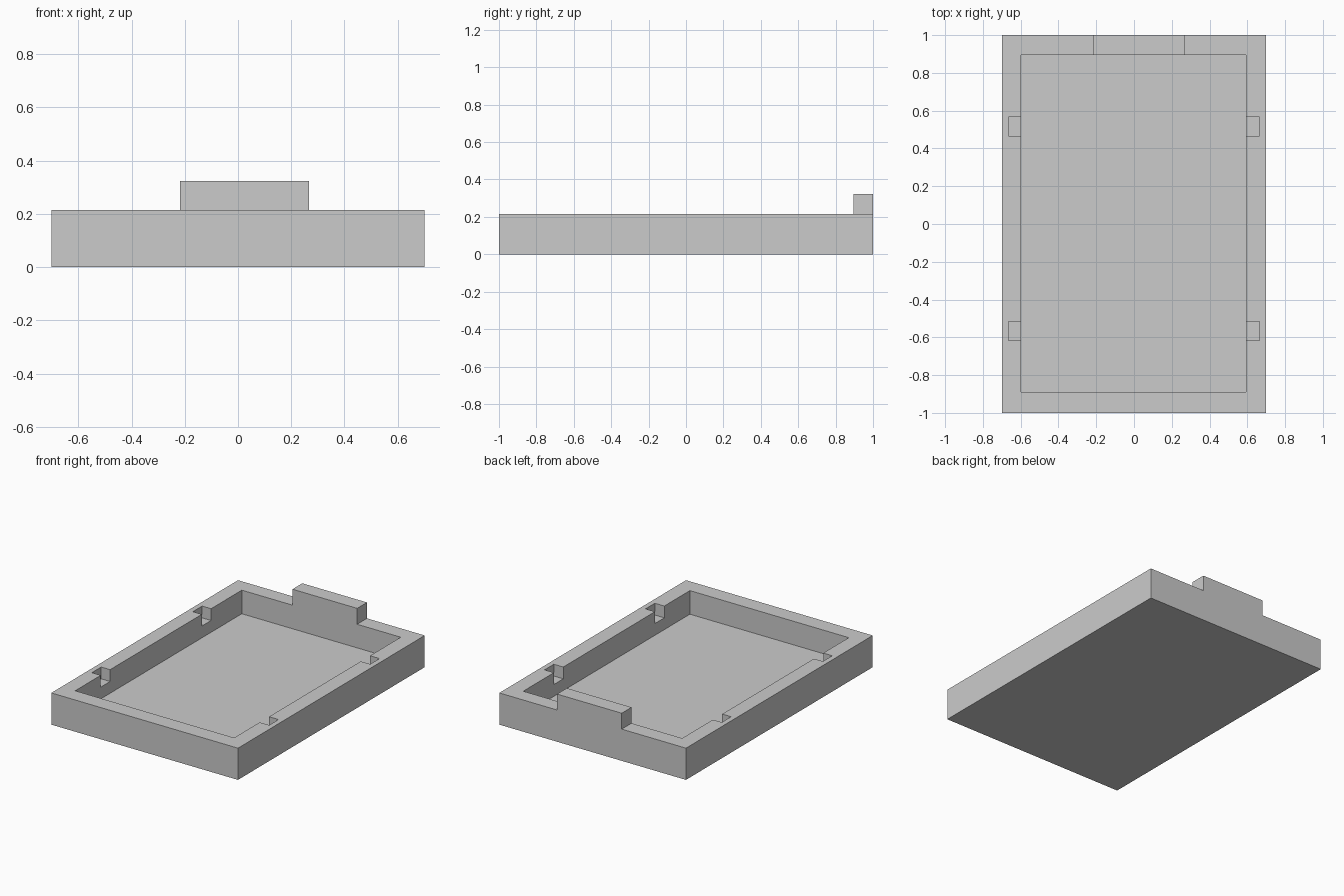
import bpy
import bmesh
from mathutils import Vector

if "Cube" in bpy.data.objects:
    bpy.data.objects.remove(bpy.data.objects["Cube"], do_unlink=True)

RIM, FLOOR, TAB_TOP = 0.215, 0.055, 0.323
BACK_WALL = 0.895

grey = bpy.data.materials.new("light grey")
grey.use_nodes = True
grey.diffuse_color = (0.6, 0.6, 0.6, 1)
grey.node_tree.nodes["Principled BSDF"].inputs["Base Color"].default_value = (0.6, 0.6, 0.6, 1)


def make_object(name, bm):
    bmesh.ops.recalc_face_normals(bm, faces=bm.faces)
    mesh = bpy.data.meshes.new(name)
    bm.to_mesh(mesh)
    bm.free()
    mesh.materials.append(grey)
    obj = bpy.data.objects.new(name, mesh)
    bpy.context.collection.objects.link(obj)
    return obj


def box(name, low, high):
    low, high = Vector(low), Vector(high)
    bm = bmesh.new()
    bmesh.ops.create_cube(bm, size=1)
    bmesh.ops.scale(bm, vec=high - low, verts=bm.verts)
    bmesh.ops.translate(bm, vec=(low + high) / 2, verts=bm.verts)
    return make_object(name, bm)


def cut(target, cutter):
    cutter.hide_render = True
    bpy.context.view_layer.objects.active = target
    mod = target.modifiers.new("cut", "BOOLEAN")
    mod.operation = "DIFFERENCE"
    mod.solver = "EXACT"
    mod.object = cutter
    bpy.ops.object.modifier_apply(modifier=mod.name)
    bpy.data.objects.remove(cutter, do_unlink=True)


# Tray body: stepped front profile extruded to the back
profile = [(-0.7, 0), (0.7, 0), (0.7, RIM), (0.267, RIM),
           (0.267, TAB_TOP), (-0.218, TAB_TOP), (-0.218, RIM), (-0.7, RIM)]
bm = bmesh.new()
face = bm.faces.new([bm.verts.new((x, -1, z)) for x, z in profile])
extruded = bmesh.ops.extrude_face_region(bm, geom=[face])
bmesh.ops.translate(bm, vec=(0, 2, 0),
                    verts=[v for v in extruded["geom"] if isinstance(v, bmesh.types.BMVert)])
tray = make_object("tray", bm)

# Leave the raised tab on the back wall only
cut(tray, box("tab_trim", (-0.5, -1.2, RIM), (0.5, BACK_WALL, 0.5)))

# Pocket
cut(tray, box("pocket", (-0.598, -0.89, FLOOR), (0.594, BACK_WALL, 0.6)))

# Two clip notches in each side wall
for side in (-1, 1):
    for y in (-0.566, 0.516):
        xs = sorted((side * 0.5, side * 0.665))
        cut(tray, box("notch", (xs[0], y - 0.05, RIM - 0.08), (xs[1], y + 0.05, 0.4)))
